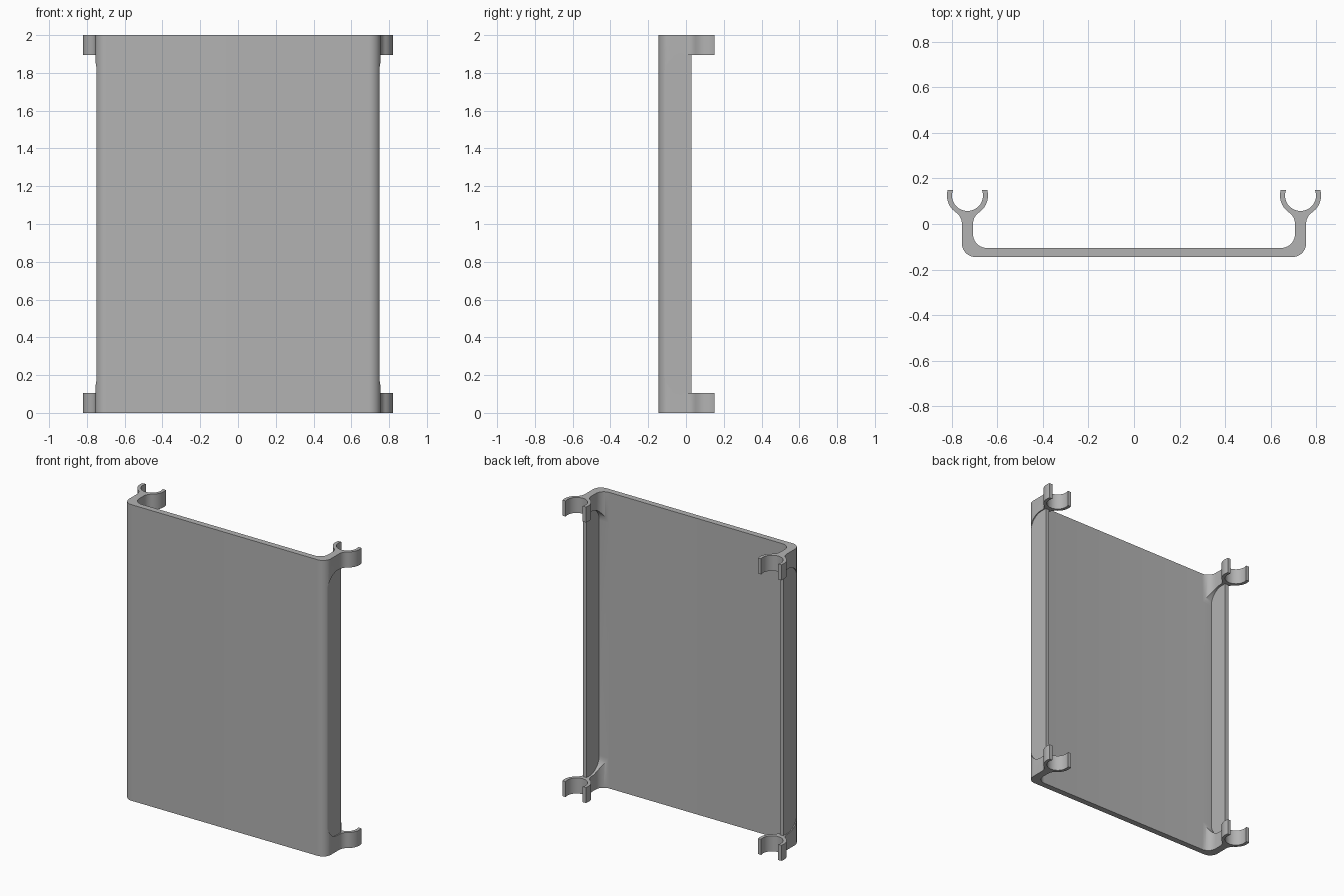
import bpy, bmesh
from math import sin, cos, asin, atan2, hypot, pi, radians

if "Cube" in bpy.data.objects:
    bpy.data.objects.remove(bpy.data.objects["Cube"])

grey = bpy.data.materials.new("mid grey")
grey.diffuse_color = (0.45, 0.45, 0.45, 1)
grey.use_nodes = True
grey.node_tree.nodes["Principled BSDF"].inputs["Base Color"].default_value = grey.diffuse_color

HEIGHT, CLIP_H = 2.0, 0.105
FRONT, INSIDE = -0.145, -0.105           # plate faces
WALL_OUT, WALL_IN = 0.755, 0.706         # thick wall at the clips
CORNER = 0.06
CX, CY, R_OUT, R_IN, TIP = (WALL_OUT + WALL_IN) / 2, 0.125, 0.09, 0.068, 0.15


def arc(cx, cy, r, a0, a1, n):
    return [(cx + r * cos(a0 + (a1 - a0) * i / n),
             cy + r * sin(a0 + (a1 - a0) * i / n)) for i in range(n + 1)]


def prism(name, points, axis, lo, hi):
    """Extrude a closed outline along x or z."""
    bm = bmesh.new()
    place = (lambda p, h: (p[0], p[1], h)) if axis == "z" else (lambda p, h: (h, p[0], p[1]))
    face = bm.faces.new([bm.verts.new(place(p, lo)) for p in points])
    ext = bmesh.ops.extrude_face_region(bm, geom=[face])
    move = (0, 0, hi - lo) if axis == "z" else (hi - lo, 0, 0)
    bmesh.ops.translate(bm, vec=move, verts=[v for v in ext["geom"] if isinstance(v, bmesh.types.BMVert)])
    bmesh.ops.recalc_face_normals(bm, faces=bm.faces)
    mesh = bpy.data.meshes.new(name)
    bm.to_mesh(mesh)
    bm.free()
    mesh.materials.append(grey)
    obj = bpy.data.objects.new(name, mesh)
    bpy.context.collection.objects.link(obj)
    return obj


# Right half of the outline: corner, neck flare, open clip ring, inner corner
half_neck = (WALL_OUT - WALL_IN) / 2
FLARE = 0.06
dx = half_neck + FLARE
dy = -(((R_OUT + FLARE) ** 2 - dx ** 2) ** 0.5)
ring_start = atan2(dy, dx)
clip_side = arc(CX + dx, CY + dy, FLARE, pi, ring_start + pi, 8)
clip_side += arc(CX, CY, R_OUT, ring_start, asin((TIP - CY) / R_OUT), 12)[1:]
inner_end = asin((TIP - CY) / R_IN)
half = arc(WALL_OUT - CORNER, FRONT + CORNER, CORNER, -pi / 2, 0, 10)
half += clip_side
half += arc(CX, CY, R_IN, inner_end, -pi - inner_end, 28)
half += [(2 * CX - x, y) for x, y in reversed(clip_side)]
half += arc(WALL_IN - CORNER, INSIDE + CORNER, CORNER, 0, -pi / 2, 10)
outline = half + [(-x, y) for x, y in reversed(half)]
panel = prism("clip_on_panel", outline, "z", 0, HEIGHT)


def pocket(y0, radius):
    """Side outline with two rounded corners towards the plate."""
    top = HEIGHT - CLIP_H
    return ([(0.3, CLIP_H)]
            + arc(y0 + radius, CLIP_H + radius, radius, 1.5 * pi, pi, 12)
            + arc(y0 + radius, top - radius, radius, pi, pi / 2, 12)
            + [(0.3, top)])


# Thin the walls between the clips and clear the gap between the clips
cuts = []
square = [(0.03, CLIP_H), (0.3, CLIP_H), (0.3, HEIGHT - CLIP_H), (0.03, HEIGHT - CLIP_H)]
for s in (-1, 1):
    for name, pts, a, b in (("gap_cutter", square, 0.55, 0.95),
                            ("inner_cutter", pocket(INSIDE + 0.0005, 0.1), 0.6, 0.722),
                            ("outer_cutter", pocket(-0.115, 0.1), 0.748, 0.96)):
        lo, hi = sorted((s * a, s * b))
        cuts.append(prism(name, pts, "x", lo, hi))
for c in cuts:
    c.hide_render = True
    mod = panel.modifiers.new(c.name, "BOOLEAN")
    mod.operation, mod.solver, mod.object = "DIFFERENCE", "EXACT", c

# Apply the cuts, drop the cutters, shade with sharp edges
bpy.context.view_layer.objects.active = panel
panel.select_set(True)
for mod in list(panel.modifiers):
    bpy.ops.object.modifier_apply(modifier=mod.name)
for c in cuts:
    bpy.data.objects.remove(c, do_unlink=True)
bpy.ops.object.shade_smooth_by_angle(angle=radians(30))
